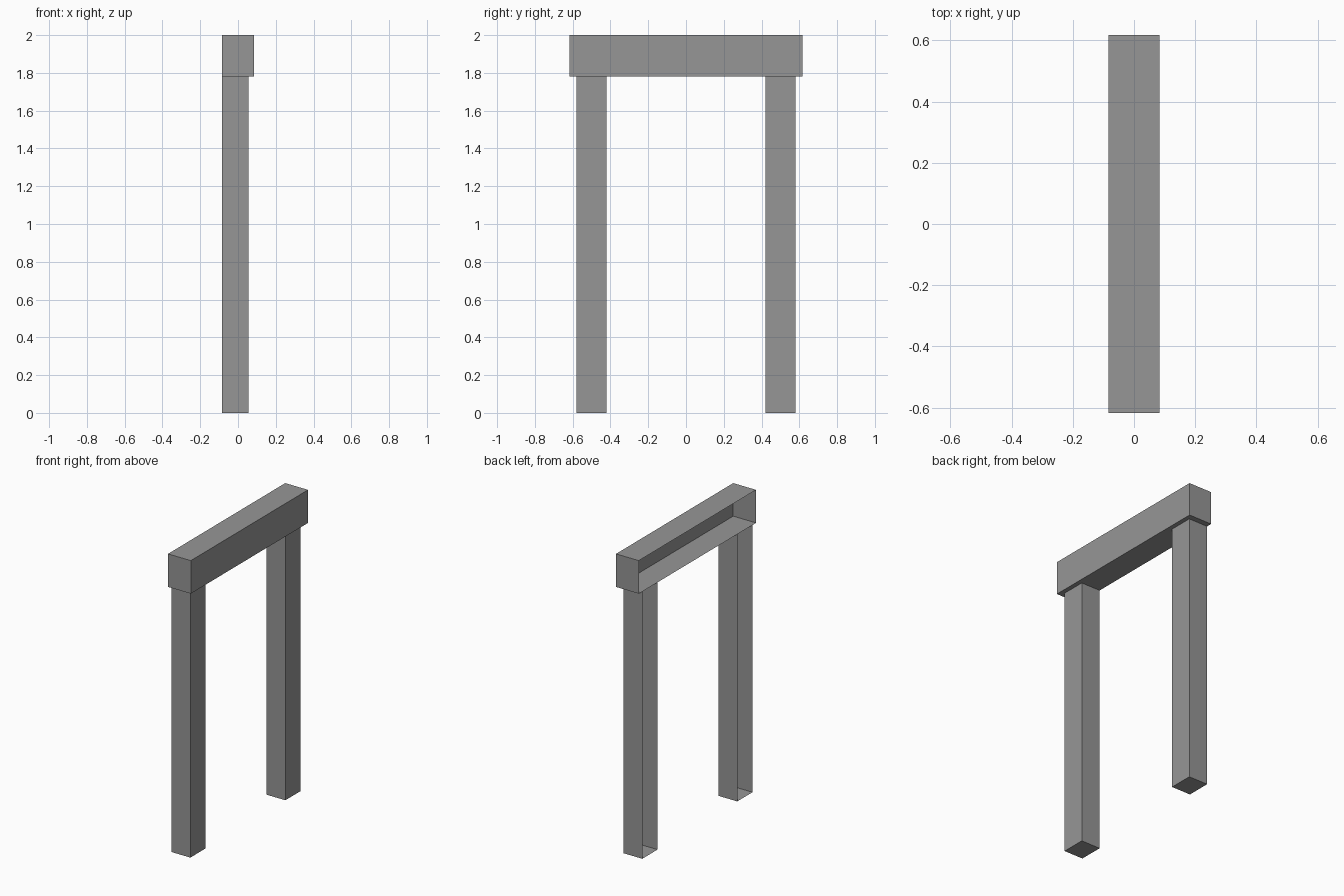
import bpy
import bmesh
from mathutils import Vector

cube = bpy.data.objects.get("Cube")
if cube:
    bpy.data.objects.remove(cube, do_unlink=True)

# Single plain grey
GREY = (0.305, 0.305, 0.305, 1)
grey = bpy.data.materials.new("plain grey")
grey.use_nodes = True
grey.diffuse_color = GREY
grey.node_tree.nodes["Principled BSDF"].inputs["Base Color"].default_value = GREY


def open_box(name, low, high, open_sides):
    """Box between two corners, without the faces that point along open_sides."""
    low, high = Vector(low), Vector(high)
    bm = bmesh.new()
    bmesh.ops.create_cube(bm, size=1)
    bmesh.ops.scale(bm, vec=high - low, verts=bm.verts)
    bmesh.ops.translate(bm, vec=(low + high) / 2, verts=bm.verts)
    bm.normal_update()
    removed = [f for f in bm.faces
               if any(f.normal.dot(Vector(side)) > 0.9 for side in open_sides)]
    bmesh.ops.delete(bm, geom=removed, context='FACES')
    mesh = bpy.data.meshes.new(name)
    bm.to_mesh(mesh)
    bm.free()
    mesh.materials.append(grey)
    obj = bpy.data.objects.new(name, mesh)
    bpy.context.collection.objects.link(obj)
    return obj


WALL_SIDE = (-1, 0, 0)
UP = (0, 0, 1)
BACK_X = -0.084
BEAM_Z = 1.78

# Lintel across the top, open towards the wall
open_box("lintel", (BACK_X, -0.617, BEAM_Z), (0.084, 0.617, 2), [WALL_SIDE])

# Two posts, open towards the wall and capped by the lintel
for name, y in (("front_post", -0.5), ("back_post", 0.5)):
    open_box(name, (BACK_X, y - 0.08, 0), (0.055, y + 0.08, BEAM_Z), [WALL_SIDE, UP])
